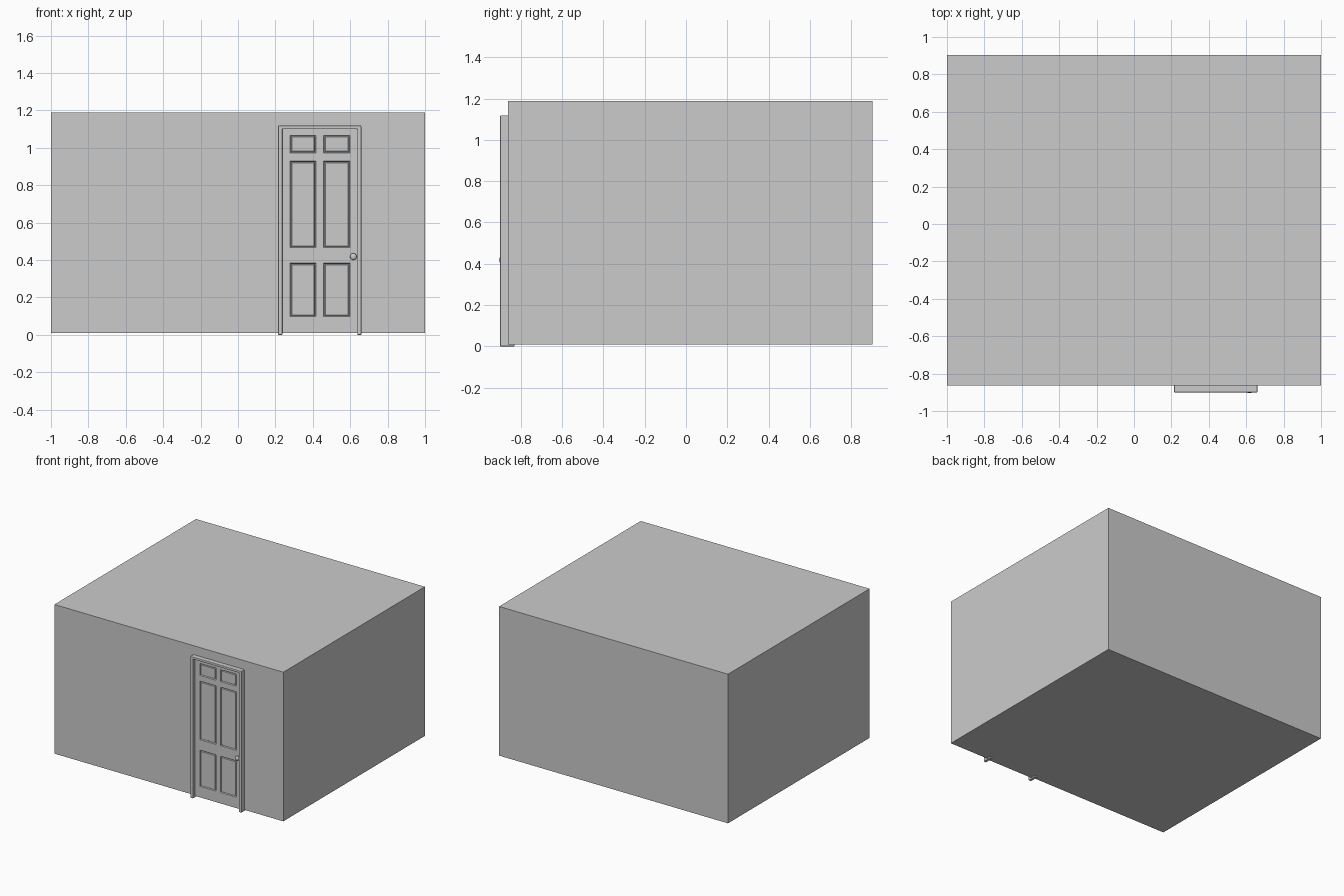
import bpy, bmesh
from mathutils import Vector, Matrix

if "Cube" in bpy.data.objects:
    bpy.data.objects.remove(bpy.data.objects["Cube"])

WALL_Y, BACK_Y = -0.863, 0.904
X0, X1, TOP = 0.237, 0.638, 1.10      # door opening


def finish(name, bm):
    bmesh.ops.recalc_face_normals(bm, faces=bm.faces)
    mesh = bpy.data.meshes.new(name)
    bm.to_mesh(mesh)
    bm.free()
    obj = bpy.data.objects.new(name, mesh)
    bpy.context.collection.objects.link(obj)
    return obj


def box(name, lo, hi):
    lo, hi = Vector(lo), Vector(hi)
    bm = bmesh.new()
    bmesh.ops.create_cube(bm, size=1)
    for v in bm.verts:
        v.co = (lo + hi) / 2 + v.co * (hi - lo)
    return finish(name, bm)


# Building block with a shallow recess for the door
building = box("building", (-1, WALL_Y, 0.01), (1, BACK_Y, 1.188))
cutter = box("door_recess_cutter", (X0 - 0.005, -1, -0.1), (X1 + 0.005, -0.835, TOP + 0.005))
cutter.hide_render = True
cut = building.modifiers.new("recess", 'BOOLEAN')
cut.operation = 'DIFFERENCE'
cut.object = cutter
bpy.context.view_layer.objects.active = building
bpy.ops.object.modifier_apply(modifier="recess")
bpy.data.objects.remove(cutter)

# Door frame: U-shaped profile extruded through the wall
bm = bmesh.new()
outline = [(0.215, 0), (X0, 0), (X0, TOP), (X1, TOP), (X1, 0),
           (0.659, 0), (0.659, 1.118), (0.215, 1.118)]
face = bm.faces.new([bm.verts.new((x, -0.90, z)) for x, z in outline])
ext = bmesh.ops.extrude_face_region(bm, geom=[face], use_keep_orig=True)
bmesh.ops.translate(bm, vec=(0, 0.07, 0),
                    verts=[g for g in ext["geom"] if isinstance(g, bmesh.types.BMVert)])
frame = finish("door_frame", bm)
bev = frame.modifiers.new("soft_edges", 'BEVEL')
bev.width, bev.segments = 0.003, 2

# Door leaf: grid of faces, panels inset with a groove and raised field
bm = bmesh.new()
xs = [X0, 0.278, 0.417, 0.457, 0.598, X1]
zs = [0.01, 0.097, 0.383, 0.466, 0.928, 0.973, 1.067, TOP]
grid = [[bm.verts.new((x, -0.872, z)) for x in xs] for z in zs]
panels = []
for j in range(len(zs) - 1):
    for i in range(len(xs) - 1):
        f = bm.faces.new((grid[j][i], grid[j][i + 1], grid[j + 1][i + 1], grid[j + 1][i]))
        if i % 2 and j % 2:
            panels.append(f)
bm.normal_update()
rim = [e for e in bm.edges if e.is_boundary]
for width, depth in ((0.005, -0.009), (0.004, 0.0), (0.005, 0.006)):
    bmesh.ops.inset_individual(bm, faces=panels, thickness=width, depth=depth)
    bm.normal_update()
ext = bmesh.ops.extrude_edge_only(bm, edges=rim)
bmesh.ops.translate(bm, vec=(0, 0.037, 0),
                    verts=[g for g in ext["geom"] if isinstance(g, bmesh.types.BMVert)])
bmesh.ops.holes_fill(bm, edges=[e for e in bm.edges if e.is_boundary], sides=0)
finish("door_leaf", bm)

# Knob with neck
bm = bmesh.new()
bmesh.ops.create_uvsphere(bm, u_segments=24, v_segments=12, radius=0.018,
                          matrix=Matrix.Translation((0.617, -0.894, 0.418)) @ Matrix.Diagonal((1, 0.6, 1, 1)))
bmesh.ops.create_cone(bm, cap_ends=True, segments=20, radius1=0.008, radius2=0.008, depth=0.026,
                      matrix=Matrix.Translation((0.617, -0.880, 0.418)) @ Matrix.Rotation(1.5708, 4, 'X'))
knob = finish("door_knob", bm)
bpy.ops.object.select_all(action='DESELECT')
knob.select_set(True)
bpy.context.view_layer.objects.active = knob
bpy.ops.object.shade_smooth_by_angle()
